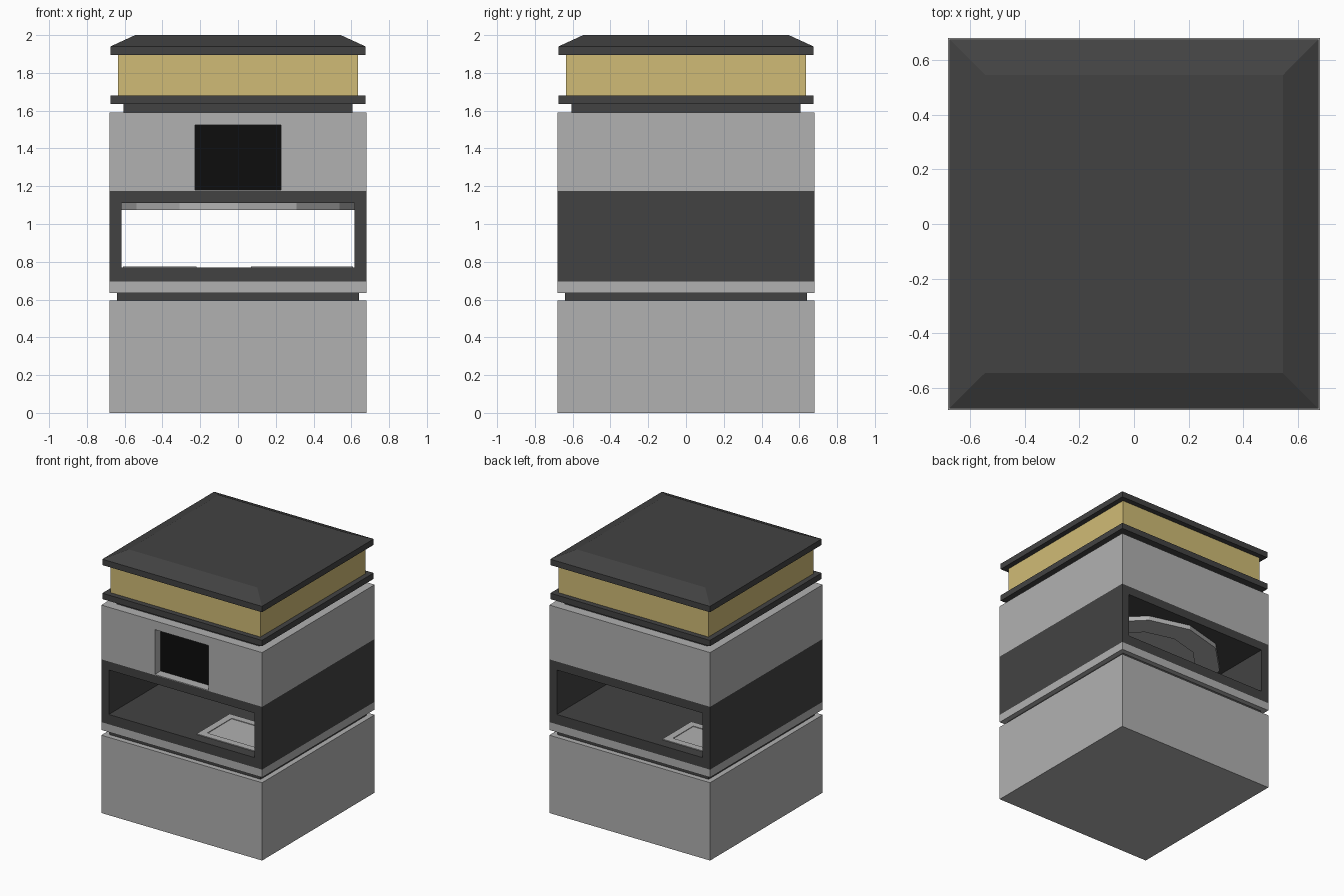
import bpy, bmesh, math
from mathutils import Vector

if "Cube" in bpy.data.objects:
    bpy.data.objects.remove(bpy.data.objects["Cube"])


def material(name, rgb):
    m = bpy.data.materials.new(name)
    m.diffuse_color = (*rgb, 1)
    m.use_nodes = True
    m.node_tree.nodes["Principled BSDF"].inputs["Base Color"].default_value = m.diffuse_color
    return m


GREY = material("light_grey", (0.44, 0.44, 0.44))
DARK = material("charcoal", (0.055, 0.055, 0.055))
GOLD = material("pale_gold", (0.63, 0.50, 0.18))
BLACK = material("black", (0.004, 0.004, 0.004))


def finish(bm, name, *mats):
    bmesh.ops.recalc_face_normals(bm, faces=bm.faces)
    me = bpy.data.meshes.new(name)
    bm.to_mesh(me)
    bm.free()
    for m in mats:
        me.materials.append(m)
    ob = bpy.data.objects.new(name, me)
    bpy.context.collection.objects.link(ob)
    return ob


def box_bm(x0, x1, y0, y1, z0, z1):
    bm = bmesh.new()
    bmesh.ops.create_cube(bm, size=1)
    for v in bm.verts:
        v.co = Vector((x1 if v.co.x > 0 else x0,
                       y1 if v.co.y > 0 else y0,
                       z1 if v.co.z > 0 else z0))
    return bm


def box(name, mat, *b):
    return finish(box_bm(*b), name, mat)


def slab(name, mat, half, z0, z1):
    return box(name, mat, -half, half, -half, half, z0, z1)


def facing(bm, direction):
    bm.normal_update()
    return max(bm.faces, key=lambda f: f.normal.dot(Vector(direction)))


# Stacked square layers, from the ground up
W = 0.68
slab("base_block", GREY, W, 0.0, 0.595)
slab("lower_neck", DARK, 0.64, 0.595, 0.635)
slab("counter_support", GREY, W, 0.635, 0.695)
slab("counter_floor", DARK, W, 0.695, 0.77)
slab("counter_lintel", DARK, W, 1.11, 1.175)
slab("upper_neck", DARK, 0.605, 1.59, 1.635)
slab("lower_trim", DARK, 0.675, 1.635, 1.68)
slab("gold_band", GOLD, 0.635, 1.68, 1.895)

# Side walls of the open counter
for side, s in (("left", -1), ("right", 1)):
    a, b = sorted((s * 0.617, s * W))
    box(side + "_wall", DARK, a, b, -W, W, 0.77, 1.11)

# Upper block with a recessed black screen in the front
bm = box_bm(-W, W, -W, W, 1.175, 1.59)
f = facing(bm, (0, -1, 0))
bmesh.ops.inset_region(bm, faces=[f], thickness=0.05)
for v in f.verts:
    v.co.x = math.copysign(0.228, v.co.x)
    v.co.z = 1.523 if v.co.z > 1.38 else 1.18
bmesh.ops.inset_region(bm, faces=[f], thickness=0)
for v in f.verts:
    v.co.y += 0.07
f.material_index = 1
finish(bm, "upper_block", GREY, BLACK)

# Roof: straight edge below a shallow taper
bm = box_bm(-0.675, 0.675, -0.675, 0.675, 1.895, 1.94)
f = facing(bm, (0, 0, 1))
bmesh.ops.inset_region(bm, faces=[f], thickness=0.185)
for v in f.verts:
    v.co.z = 2.0
finish(bm, "roof", DARK)


def recess(bm, direction, rim, depth):
    f = facing(bm, direction)
    bmesh.ops.inset_region(bm, faces=[f], thickness=rim)
    bmesh.ops.inset_region(bm, faces=[f], thickness=0)
    for v in f.verts:
        v.co -= Vector(direction) * depth


# Twelve-sided ceiling disc with a shallow recess underneath
bm = bmesh.new()
bmesh.ops.create_cone(bm, cap_ends=True, segments=12, radius1=0.62,
                      radius2=0.62, depth=0.035)
for v in bm.verts:
    v.co.z += 1.0925
recess(bm, (0, 0, -1), 0.18 * math.cos(math.pi / 12), 0.01)
finish(bm, "ceiling_disc", GREY)

# Rimmed trays set on the counter floor
for name, b in (("front_tray", (0.07, 0.61, -0.6, -0.2)),
                ("back_tray", (-0.61, -0.22, 0.25, 0.6))):
    bm = box_bm(*b, 0.76, 0.776)
    recess(bm, (0, 0, 1), 0.075, 0.005)
    finish(bm, name, GREY)
